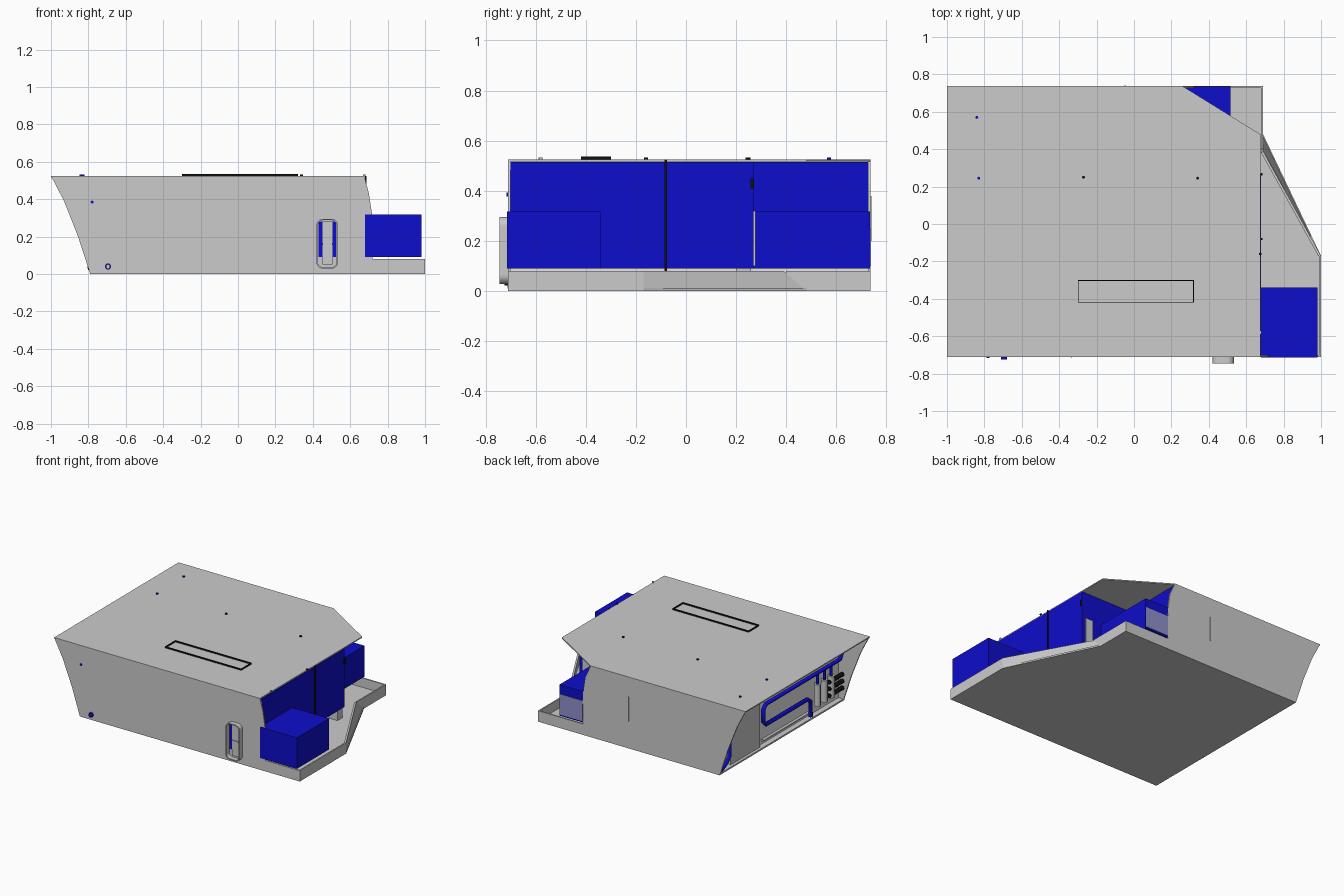
import bpy, bmesh, math
from mathutils import Vector

if "Cube" in bpy.data.objects:
    bpy.data.objects.remove(bpy.data.objects["Cube"], do_unlink=True)


def material(name, rgb):
    m = bpy.data.materials.new(name)
    m.use_nodes = True
    m.diffuse_color = (*rgb, 1)
    m.node_tree.nodes["Principled BSDF"].inputs["Base Color"].default_value = (*rgb, 1)
    return m


GREY = material("hull grey", (0.6, 0.6, 0.6))
BLUE = material("deep blue", (0.004, 0.004, 0.6))
BLACK = material("black", (0.005, 0.005, 0.005))
WHITE = material("bulkhead white", (0.9, 0.9, 0.9))
PALE = material("pale blue", (0.28, 0.28, 0.6))


def finish(name, bm, mat):
    bmesh.ops.recalc_face_normals(bm, faces=bm.faces)
    me = bpy.data.meshes.new(name)
    bm.to_mesh(me)
    bm.free()
    me.materials.append(mat)
    ob = bpy.data.objects.new(name, me)
    bpy.context.collection.objects.link(ob)
    return ob


def prism(name, pts, a, b, axis, mat):
    """Extrude a 2D outline from a to b along y or z."""
    place = (lambda p, h: (p[0], h, p[1])) if axis == "y" else (lambda p, h: (p[0], p[1], h))
    bm = bmesh.new()
    face = bm.faces.new([bm.verts.new(place(p, a)) for p in pts])
    new = bmesh.ops.extrude_face_region(bm, geom=[face])["geom"]
    shift = Vector(place((0, 0), b - a))
    bmesh.ops.translate(bm, vec=shift, verts=[v for v in new if isinstance(v, bmesh.types.BMVert)])
    return finish(name, bm, mat)


def box(name, x, y, z, mat):
    return prism(name, [(x[0], y[0]), (x[1], y[0]), (x[1], y[1]), (x[0], y[1])], *z, "z", mat)


def ring(name, outer, inner, a, b, axis, mat):
    """Frame between two matching outlines."""
    bm = bmesh.new()
    n = len(outer)
    place = (lambda p, h: (p[0], h, p[1])) if axis == "y" else (lambda p, h: (p[0], p[1], h))
    loops = [[bm.verts.new(place(p, h)) for p in pts]
             for pts, h in ((outer, a), (outer, b), (inner, b), (inner, a))]
    for k in range(4):
        l, m = loops[k], loops[(k + 1) % 4]
        for i in range(n):
            j = (i + 1) % n
            bm.faces.new((l[i], l[j], m[j], m[i]))
    return finish(name, bm, mat)


def rounded(cx, cz, w, h, r):
    """Rounded rectangle outline."""
    pts = []
    for q, (sx, sz) in enumerate(((1, 1), (-1, 1), (-1, -1), (1, -1))):
        for i in range(7):
            t = math.pi / 2 * (q + i / 6)
            pts.append((cx + sx * (w / 2 - r) + r * math.cos(t),
                        cz + sz * (h / 2 - r) + r * math.sin(t)))
    return pts


def pipe(name, pts, r, mat):
    cu = bpy.data.curves.new(name, "CURVE")
    cu.dimensions = "3D"
    cu.bevel_depth, cu.bevel_resolution, cu.use_fill_caps = r, 2, True
    s = cu.splines.new("POLY")
    s.points.add(len(pts) - 1)
    for p, co in zip(s.points, pts):
        p.co = (*co, 1)
    cu.materials.append(mat)
    ob = bpy.data.objects.new(name, cu)
    bpy.context.collection.objects.link(ob)
    return ob


# Floor tray with raised lip; the diagonal lip leans inward
FRONT, BACK, TOP = -0.71, 0.737, 0.525
floor = [(-0.79, FRONT), (1, FRONT), (1, -0.17), (0.69, 0.48), (0.69, BACK), (-0.79, BACK)]
prism("floor", floor, 0, 0.012, "z", GREY)
box("front_lip", (0.6, 1), (FRONT, FRONT + 0.01), (0, 0.08), GREY)
box("right_lip", (0.99, 1), (FRONT, -0.17), (0, 0.08), GREY)
box("rear_side_lip", (0.68, 0.69), (0.4, BACK), (0, 0.08), GREY)
box("rear_lip", (0.2, 0.69), (BACK - 0.01, BACK), (0, 0.08), GREY)
bm = bmesh.new()
rows = [[bm.verts.new(p) for p in row] for row in (
    ((1, -0.17, 0), (0.69, 0.48, 0), (0.69, 0.39, 0.08), (1, -0.17, 0.08)),
    ((0.985, -0.17, 0), (0.68, 0.465, 0), (0.68, 0.38, 0.08), (0.985, -0.17, 0.08)))]
bm.faces.new(rows[0])
bm.faces.new(rows[1])
for i in range(4):
    j = (i + 1) % 4
    bm.faces.new((rows[0][i], rows[0][j], rows[1][j], rows[1][i]))
finish("diagonal_lip", bm, GREY)

# Hull side plates with curved ends, and the clipped roof
left = [(-1, TOP), (-0.93, 0.39), (-0.855, 0.2), (-0.79, 0)]
right = [(0.72, 0), (0.72, 0.25), (0.715, 0.33), (0.7, 0.43), (0.675, TOP)]
prism("front_plate", left + right, FRONT, FRONT + 0.01, "y", GREY)
back_right = [(x - 0.395 if z else x - 0.4, z) for x, z in right[:-1]] + [(0.26, TOP)]
prism("back_plate", left + back_right, BACK - 0.01, BACK, "y", GREY)
prism("roof", [(-1, FRONT), (0.675, FRONT), (0.675, 0.48), (0.26, BACK), (-1, BACK)],
      TOP - 0.008, TOP, "z", GREY)

# Blue inner walls and equipment boxes on the open end
box("end_wall", (0.66, 0.68), (-0.70, 0.27), (0.09, 0.515), BLUE)
box("step_wall", (0.26, 0.68), (0.255, 0.27), (0.09, 0.515), BLUE)
box("rear_inner_wall", (0.24, 0.26), (0.26, BACK - 0.01), (0.09, 0.515), BLUE)
box("front_box", (0.68, 0.98), (-0.715, -0.34), (0.09, 0.318), BLUE)
box("rear_box", (0.26, 0.515), (0.27, 0.735), (0.09, 0.318), BLUE)
box("rear_box_panel", (0.325, 0.513), (0.735, 0.738), (0.1, 0.25), PALE)
box("wall_support", (0.6, 0.67), (0.2, 0.26), (0.01, 0.09), GREY)
box("step_door", (0.59, 0.65), (0.27, 0.277), (0.1, 0.32), GREY)
box("wall_seam", (0.68, 0.686), (-0.085, -0.075), (0.08, 0.525), BLACK)
box("wall_latch", (0.68, 0.688), (0.258, 0.272), (0.41, 0.45), BLACK)

# Front hatch: protruding rounded frame over a blue recess
cx, cz = 0.477, 0.162
ring("hatch_frame", rounded(cx, cz, 0.115, 0.267, 0.035),
     rounded(cx, cz, 0.1, 0.252, 0.028), -0.745, FRONT, "y", GREY)
box("hatch_recess", (0.43, 0.525), (-0.714, FRONT), (0.09, 0.28), BLUE)
box("hatch_post", (0.453, 0.506), (-0.719, FRONT), (0.05, 0.28), GREY)
box("hatch_bar", (0.453, 0.506), (-0.725, FRONT), (0.155, 0.165), GREY)


# Roof outline strip and small fittings
def rect(x0, x1, y0, y1):
    return [(x0, y0), (x1, y0), (x1, y1), (x0, y1)]


ring("roof_trim", rect(-0.3, 0.32, -0.42, -0.3), rect(-0.296, 0.316, -0.416, -0.304),
     TOP, TOP + 0.011, "z", BLACK)
for x, y, mat in ((-0.84, 0.57, BLUE), (-0.83, 0.245, BLUE), (-0.27, 0.25, BLACK),
                  (0.34, 0.245, BLACK), (0.675, -0.16, BLACK), (0.675, -0.58, GREY)):
    pipe("roof_fitting", [(x, y, TOP), (x, y, TOP + 0.008)], 0.008, mat)
outer = rounded(-0.695, 0.04, 0.03, 0.034, 0.014)
ring("front_port", outer, rounded(-0.695, 0.04, 0.016, 0.02, 0.007), -0.724, FRONT, "y", BLUE)
pipe("front_stud", [(-0.78, FRONT, 0.385), (-0.78, FRONT - 0.006, 0.385)], 0.008, BLUE)
box("front_seam", (-0.336, -0.332), (FRONT - 0.003, FRONT), (0.01, 0.27), GREY)
box("back_seam", (-0.05, -0.044), (BACK, BACK + 0.003), (0.2, 0.38), GREY)

# Recessed bulkhead at the slanted end
box("bulkhead", (-0.75, -0.74), (FRONT + 0.01, BACK - 0.01), (0.012, TOP - 0.008), WHITE)
box("bulkhead_column", (-0.77, -0.75), (0.24, 0.58), (0.012, 0.517), GREY)

# Pipework in front of the bulkhead
X = -0.79
pipe("upper_pipe", [(X, 0.0, 0.17), (X, 0.2, 0.17), (X, 0.23, 0.2), (X, 0.23, 0.29),
                    (X, 0.2, 0.32), (X, -0.66, 0.32), (X, -0.68, 0.36), (X, -0.68, 0.5)],
     0.015, BLUE)
pipe("middle_pipe", [(X, 0.0, 0.17), (X, -0.28, 0.17), (X, -0.32, 0.14), (X, -0.32, 0.03)],
     0.015, BLUE)
pipe("rear_pipe", [(X, 0.62, 0.35), (X, 0.62, 0.1), (X, 0.66, 0.06), (X, 0.72, 0.03)],
     0.014, BLUE)
pipe("lower_pipe", [(X + 0.01, 0.23, 0.06), (X + 0.01, -0.3, 0.06)], 0.01, GREY)
for y in (-0.4, -0.48, -0.56):
    pipe("valve_body", [(X, y, 0.08), (X, y, 0.24)], 0.024, GREY)
    pipe("valve_riser", [(X, y, 0.24), (X, y, 0.32)], 0.01, BLUE)
for z in (0.1, 0.15, 0.2):
    pipe("black_cylinder", [(X, -0.53, z), (X, -0.69, z)], 0.016, BLACK)
